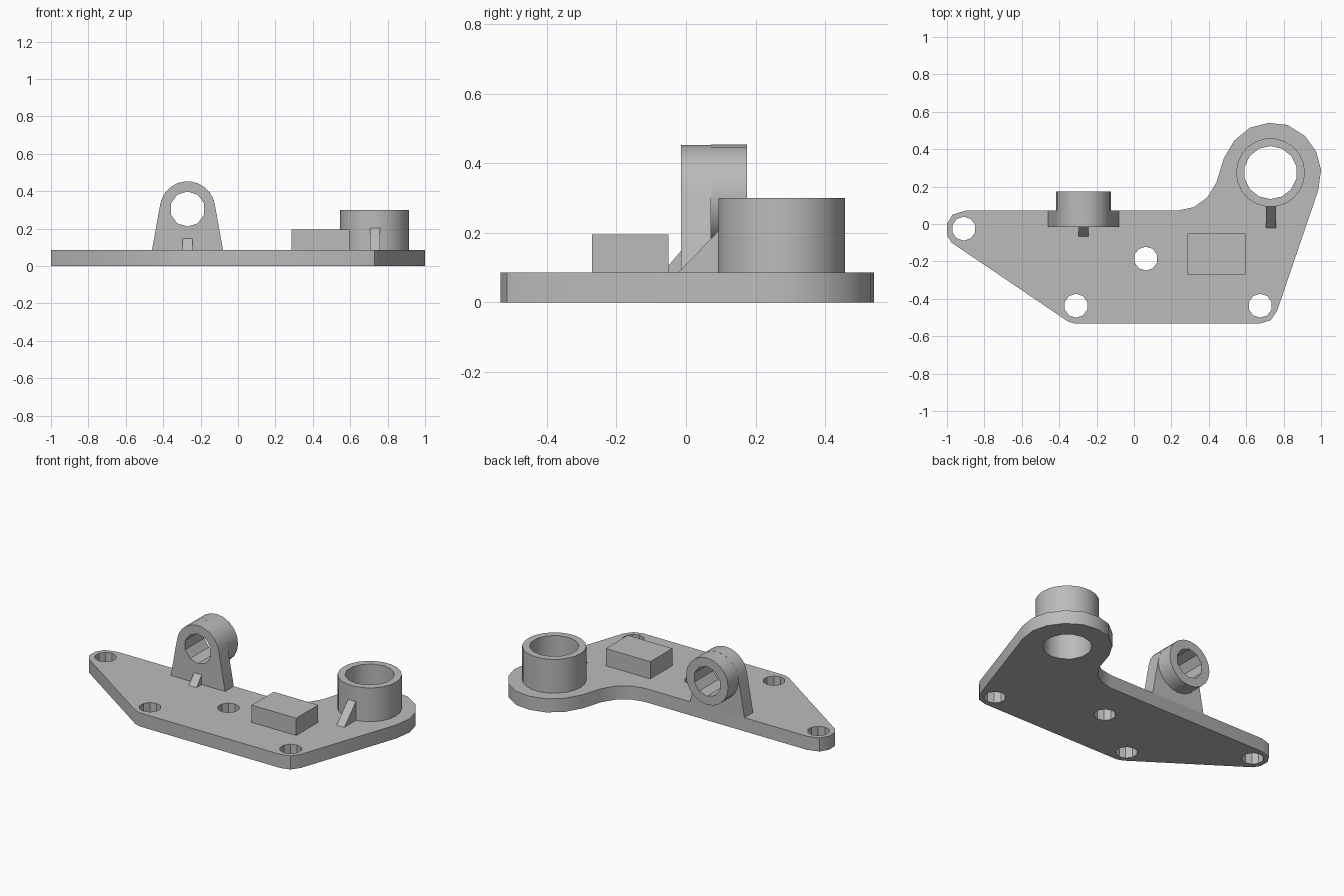
import bpy, bmesh, math
from mathutils import Matrix

cube = bpy.data.objects.get("Cube")
if cube:
    bpy.data.objects.remove(cube, do_unlink=True)

grey = bpy.data.materials.new("plain_grey")
grey.use_nodes = True
grey.diffuse_color = (0.5, 0.5, 0.5, 1)
grey.node_tree.nodes["Principled BSDF"].inputs["Base Color"].default_value = (0.5, 0.5, 0.5, 1)


def ring(cx, cy, r, sides, start=0.0, sweep=2 * math.pi):
    return [(cx + r * math.cos(start + sweep * i / sides),
             cy + r * math.sin(start + sweep * i / sides)) for i in range(sides)]


def add_object(name, mesh):
    mesh.materials.clear()
    mesh.materials.append(grey)
    obj = bpy.data.objects.new(name, mesh)
    bpy.context.collection.objects.link(obj)
    bpy.ops.object.select_all(action='DESELECT')
    obj.select_set(True)
    bpy.context.view_layer.objects.active = obj
    bpy.ops.object.shade_smooth_by_angle(angle=math.radians(31))
    return obj


def extrude(name, loops, low, high, placement=Matrix()):
    """Extrude an outline, with any further loops as holes, from low to high."""
    curve = bpy.data.curves.new(name + "_profile", 'CURVE')
    curve.dimensions = '2D'
    curve.fill_mode = 'BOTH'
    curve.extrude = (high - low) / 2
    for loop in loops:
        spline = curve.splines.new('POLY')
        spline.points.add(len(loop) - 1)
        for point, (x, y) in zip(spline.points, loop):
            point.co = (x, y, 0, 1)
        spline.use_cyclic_u = True
    helper = bpy.data.objects.new(name + "_profile", curve)
    bpy.context.collection.objects.link(helper)
    bpy.context.view_layer.update()
    graph = bpy.context.evaluated_depsgraph_get()
    mesh = bpy.data.meshes.new_from_object(helper.evaluated_get(graph))
    bpy.data.objects.remove(helper, do_unlink=True)
    bm = bmesh.new()
    bm.from_mesh(mesh)
    bmesh.ops.remove_doubles(bm, verts=bm.verts, dist=0.0005)
    bmesh.ops.translate(bm, verts=bm.verts, vec=(0, 0, (low + high) / 2))
    bmesh.ops.transform(bm, verts=bm.verts, matrix=placement)
    bmesh.ops.recalc_face_normals(bm, faces=bm.faces)
    bm.to_mesh(mesh)
    bm.free()
    return add_object(name, mesh)


TOP = 0.086
BOSS = (0.73, 0.275)
EYE = (-0.27, 0.305)

# Base plate with its mounting holes
outline = [(-1, 0), (-0.97, 0.05), (-0.9, 0.072), (0.235, 0.072), (0.32, 0.09),
           (0.39, 0.14), (0.44, 0.22), (0.48, 0.35), (0.535, 0.445), (0.62, 0.515),
           (0.72, 0.54), (0.82, 0.53), (0.915, 0.47), (0.975, 0.385), (1, 0.29),
           (0.985, 0.18), (0.765, -0.465), (0.73, -0.515), (0.67, -0.533),
           (-0.315, -0.533), (-0.355, -0.52), (-0.975, -0.1), (-1, -0.06)]
holes = [ring(x, y, 0.064, 10, math.pi / 10) for x, y in
         [(-0.91, -0.025), (0.063, -0.185), (-0.31, -0.437), (0.675, -0.437)]]
bore = ring(*BOSS, 0.142, 14, math.pi / 14)
extrude("base_plate", [outline, bore] + holes, 0, TOP)

# Upright tube
extrude("upright_boss", [ring(*BOSS, 0.184, 22), bore], TOP, 0.3)

# Rectangular block
extrude("block", [[(0.285, -0.27), (0.597, -0.27), (0.597, -0.05), (0.285, -0.05)]], TOP, 0.195)

# Upright bracket with a sideways tube; local depth runs toward -y
stand = Matrix.Rotation(math.pi / 2, 4, 'X')
eye_hole = ring(*EYE, 0.094, 10, math.pi / 10)
tilt = math.radians(10)
arch = ring(*EYE, 0.148, 12, tilt, (math.pi - 2 * tilt) * 12 / 11)
extrude("bracket", [[(-0.46, TOP), (-0.08, TOP)] + arch, eye_hole], -0.072, 0.015, stand)
extrude("bracket_tube", [ring(*EYE, 0.148, 20), eye_hole], -0.175, -0.072, stand)

# Triangular ribs; profile in y and z, extruded along x
side = Matrix(((0, 0, 1, 0), (1, 0, 0, 0), (0, 1, 0, 0), (0, 0, 0, 1)))
extrude("bracket_rib", [[(-0.067, TOP), (-0.015, TOP), (-0.015, 0.147)]], -0.298, -0.244, side)
extrude("boss_rib", [[(-0.022, TOP), (0.1, TOP), (0.1, 0.212)]], 0.706, 0.76, side)
